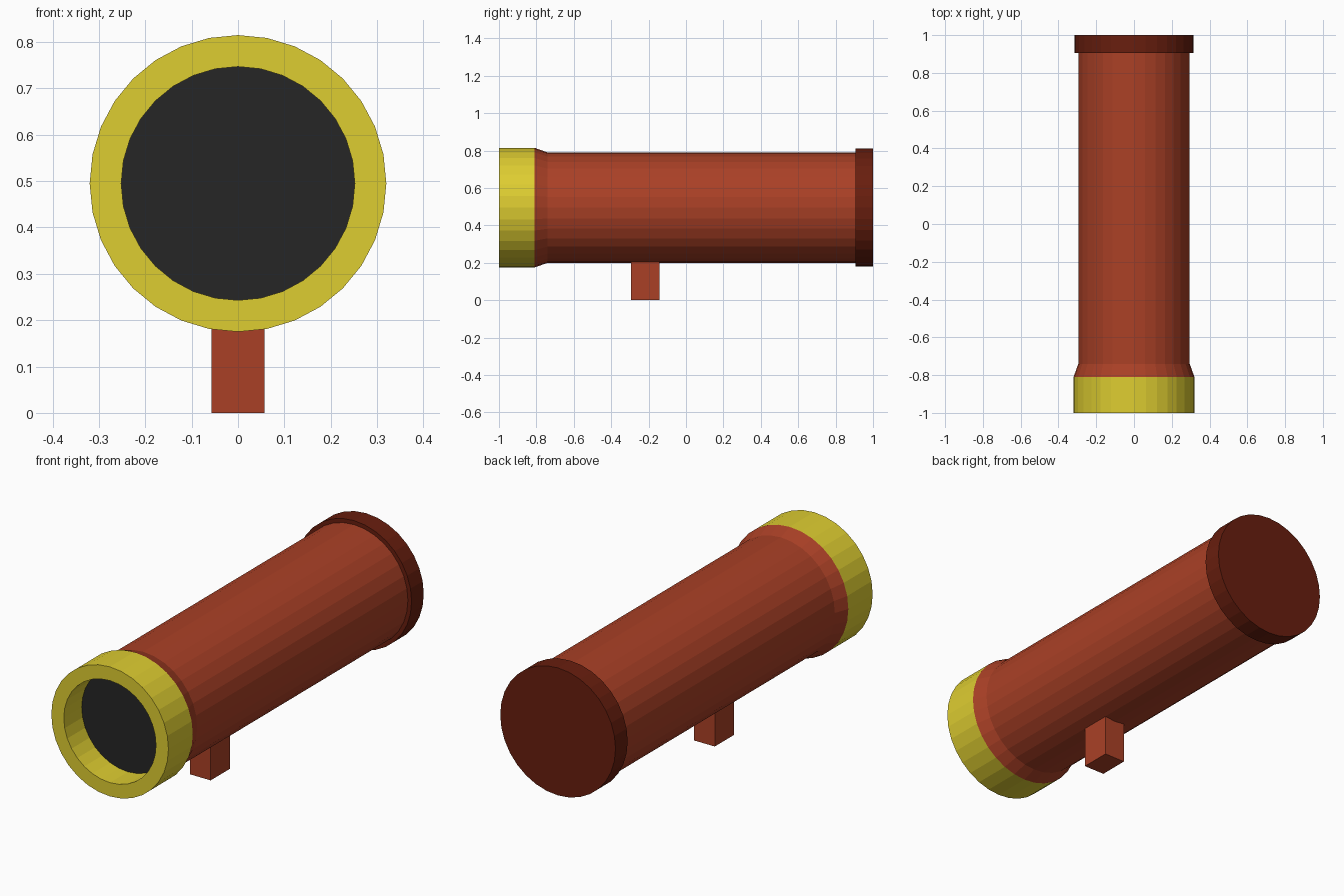
import bpy
import bmesh
import math

SIDES = 32
AXIS_Z = 0.495

cube = bpy.data.objects.get("Cube")
if cube:
    bpy.data.objects.remove(cube, do_unlink=True)


def linear(c):
    c /= 255
    return c / 12.92 if c <= 0.04045 else ((c + 0.055) / 1.055) ** 2.4


def make_material(name, rgb):
    mat = bpy.data.materials.new(name)
    colour = [linear(c) for c in rgb] + [1.0]
    mat.use_nodes = True
    mat.diffuse_color = colour
    mat.node_tree.nodes["Principled BSDF"].inputs["Base Color"].default_value = colour
    return mat


def finish(name, bm, mat):
    bmesh.ops.recalc_face_normals(bm, faces=bm.faces)
    mesh = bpy.data.meshes.new(name)
    bm.to_mesh(mesh)
    bm.free()
    mesh.materials.append(mat)
    obj = bpy.data.objects.new(name, mesh)
    bpy.context.collection.objects.link(obj)
    return obj


def lathe(name, profile, mat, closed=False):
    """Turn (radius, y) points around the long axis; open profiles get end caps."""
    bm = bmesh.new()
    angles = [math.tau * i / SIDES for i in range(SIDES)]
    rings = [[bm.verts.new((r * math.sin(a), y, AXIS_Z + r * math.cos(a)))
              for a in angles] for r, y in profile]
    pairs = list(zip(rings, rings[1:]))
    if closed:
        pairs.append((rings[-1], rings[0]))
    else:
        bm.faces.new(rings[0])
        bm.faces.new(rings[-1])
    for a, b in pairs:
        for i in range(SIDES):
            j = (i + 1) % SIDES
            bm.faces.new((a[i], a[j], b[j], b[i]))
    return finish(name, bm, mat)


def box(name, low, high, mat):
    bm = bmesh.new()
    bmesh.ops.create_cube(bm, size=1)
    for v in bm.verts:
        v.co = [h if c > 0 else l for c, l, h in zip(v.co, low, high)]
    return finish(name, bm, mat)


red = make_material("brick red", (170, 64, 38))
maroon = make_material("dark maroon", (104, 30, 14))
yellow = make_material("yellow", (222, 205, 49))
black = make_material("charcoal", (38, 38, 38))

# Main tube with its flared front collar
lathe("tube_body", [(0.32, -0.81), (0.295, -0.74), (0.295, 0.91)], red)

# Hollow front rim and the dark glass set inside it
lathe("front_rim", [(0.32, -1), (0.32, -0.81), (0.252, -0.81), (0.252, -1)],
      yellow, closed=True)
lathe("lens", [(0.252, -0.86), (0.252, -0.82)], black)

# Rear cap
lathe("rear_cap", [(0.315, 0.905), (0.315, 1)], maroon)

# Mounting post under the tube
box("mounting_post", (-0.057, -0.295, 0), (0.057, -0.143, 0.23), red)
